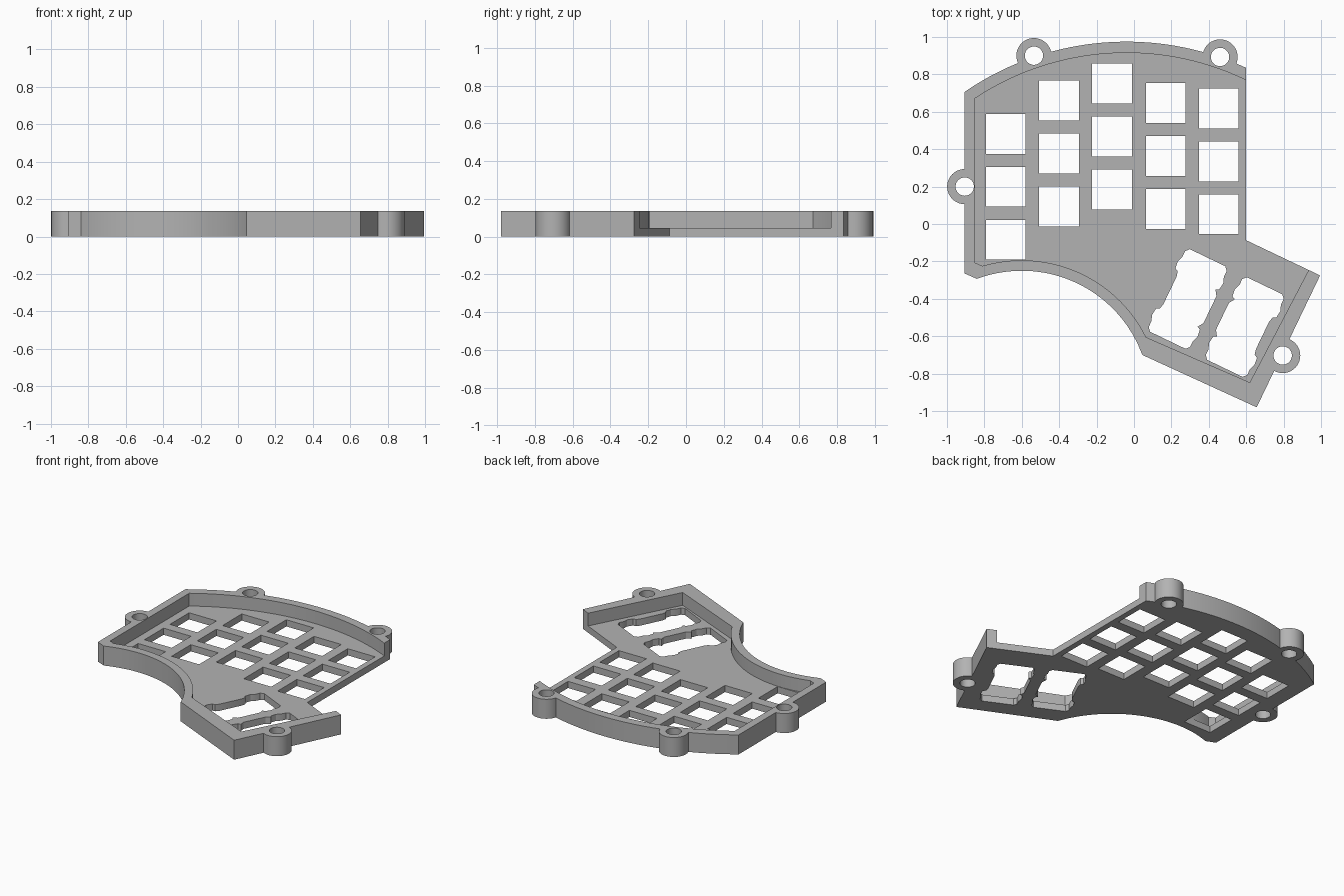
import bpy, bmesh
from math import sin, cos, pi, sqrt, radians
from mathutils import Vector, Matrix

cube = bpy.data.objects.get("Cube")
if cube:
    bpy.data.objects.remove(cube, do_unlink=True)

HEIGHT, FLOOR = 0.137, 0.047
grey = bpy.data.materials.new("warm_grey")
grey.use_nodes = True
grey.diffuse_color = (0.45, 0.45, 0.45, 1)
grey.node_tree.nodes["Principled BSDF"].inputs["Base Color"].default_value = (0.45, 0.45, 0.45, 1)


def prism(name, points, bottom, top):
    """Extrude a flat outline into a solid."""
    bm = bmesh.new()
    face = bm.faces.new([bm.verts.new((x, y, bottom)) for x, y in points])
    new = bmesh.ops.extrude_face_region(bm, geom=[face])["geom"]
    bmesh.ops.translate(bm, vec=(0, 0, top - bottom),
                        verts=[v for v in new if isinstance(v, bmesh.types.BMVert)])
    bmesh.ops.recalc_face_normals(bm, faces=bm.faces)
    mesh = bpy.data.meshes.new(name)
    bm.to_mesh(mesh)
    bm.free()
    mesh.materials.append(grey)
    obj = bpy.data.objects.new(name, mesh)
    bpy.context.collection.objects.link(obj)
    return obj


def combine(target, tool, operation):
    """Apply a boolean and discard the tool."""
    mod = target.modifiers.new("cut", "BOOLEAN")
    mod.operation, mod.object, mod.solver = operation, tool, "EXACT"
    bpy.context.view_layer.objects.active = target
    bpy.ops.object.modifier_apply(modifier=mod.name)
    bpy.data.objects.remove(tool, do_unlink=True)


def arc(cx, cy, r, x0, x1, n=32):
    """Upper part of a circle between two x positions."""
    xs = [x0 + (x1 - x0) * i / n for i in range(n + 1)]
    return [(x, cy + sqrt(r * r - (x - cx) ** 2)) for x in xs]


def circle(x, y, r, n=48):
    return [(x + r * cos(2 * pi * i / n), y + r * sin(2 * pi * i / n)) for i in range(n)]


# Outer body
outline = arc(-0.04, -0.555, 1.53, -0.905, 0.6)
outline += [(0.6, -0.087), (0.995, -0.275), (0.656, -0.98)]
outline += arc(-0.6, -0.937, 0.687, 0.045, -0.84) + [(-0.905, -0.265)]
case = prism("keyboard_case", outline, 0, HEIGHT)

# Screw bosses
bosses = [(-0.905, 0.2), (-0.535, 0.9), (0.46, 0.893), (0.795, -0.703)]
for x, y in bosses:
    combine(case, prism("boss", circle(x, y, 0.094), 0, HEIGHT), "UNION")

# Tray cavity, open along the right side
cavity = arc(-0.04, -0.555, 1.47, -0.85, 0.7)
cavity += [(0.7, 0), (1.0, -0.12), (0.619, -0.847)]
cavity += arc(-0.6, -0.937, 0.743, 0.065, -0.81) + [(-0.85, -0.207)]
combine(case, prism("cavity", cavity, FLOOR, 0.3), "DIFFERENCE")

# Screw holes
for x, y in bosses:
    combine(case, prism("screw_hole", circle(x, y, 0.049), -0.1, 0.3), "DIFFERENCE")

# Square key holes: column x and middle row y
PITCH, HALF = 0.283, 0.1065
for x, middle in [(-0.686, 0.199), (-0.401, 0.377), (-0.118, 0.468), (0.17, 0.364), (0.453, 0.335)]:
    for row in (-1, 0, 1):
        y = middle + row * PITCH
        square = [(x + sx * HALF, y + sy * HALF) for sx, sy in ((-1, -1), (1, -1), (1, 1), (-1, 1))]
        combine(case, prism("key_hole", square, -0.1, FLOOR + 0.005), "DIFFERENCE")

# Notched thumb key holes, tilted; the sides facing each other are cut wider
turn = Matrix.Rotation(radians(-25.7), 2)
quarter = [(0.105, 0.08), (0.112, 0.11), (0.13, 0.12), (0.135, 0.16), (0.123, 0.19), (0.123, 0.225), (0.105, 0.245)]
for x, y, inner in [(0.287, -0.401, 1), (0.592, -0.551, -1)]:
    def side(s):
        half = [(max(u, 0.132 if s == inner and v < 0.1 else 0) * s, v) for u, v in quarter]
        return [(u, -v) for u, v in reversed(half)] + half
    shape = side(1) + side(-1)[::-1]
    points = [turn @ Vector(p) + Vector((x, y)) for p in shape]
    combine(case, prism("thumb_hole", points, -0.1, FLOOR + 0.005), "DIFFERENCE")

# Smooth the curved walls, keep the edges crisp
bpy.ops.object.select_all(action="DESELECT")
case.select_set(True)
bpy.context.view_layer.objects.active = case
bpy.ops.object.shade_smooth_by_angle(angle=radians(25))
